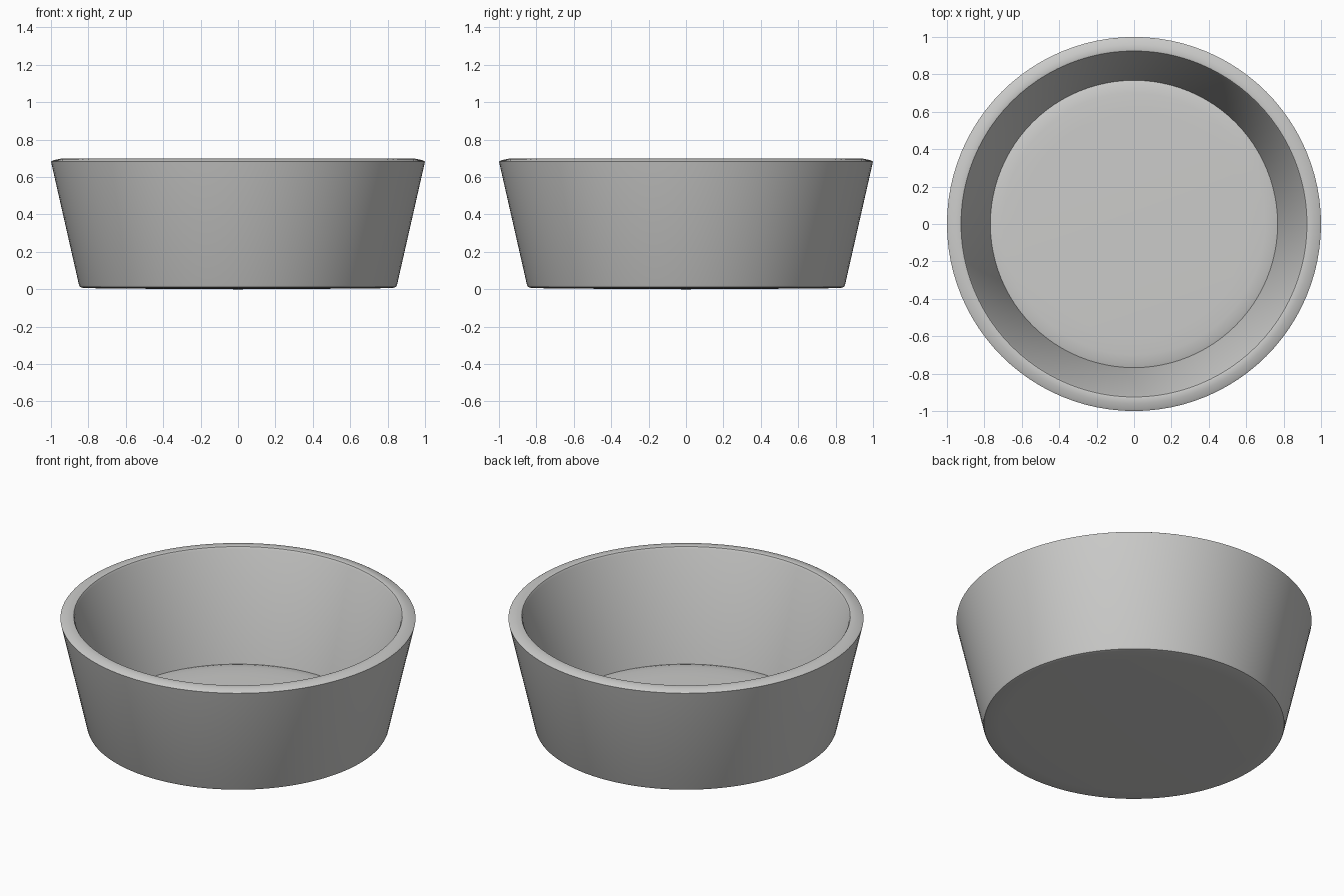
import bpy, bmesh, math

if "Cube" in bpy.data.objects:
    bpy.data.objects.remove(bpy.data.objects["Cube"])

SEGMENTS = 96

grey = bpy.data.materials.new("plain_grey")
grey.diffuse_color = (0.6, 0.6, 0.59, 1)
grey.use_nodes = True
grey.node_tree.nodes["Principled BSDF"].inputs["Base Color"].default_value = grey.diffuse_color


def lathe(name, profile):
    """Spin an (r, z) profile round the z axis; both ends lie on the axis."""
    bm = bmesh.new()
    verts = [bm.verts.new((r, 0, z)) for r, z in profile]
    edges = [bm.edges.new(pair) for pair in zip(verts, verts[1:])]
    bmesh.ops.spin(bm, geom=verts + edges, cent=(0, 0, 0), axis=(0, 0, 1),
                   angle=math.tau, steps=SEGMENTS, use_duplicate=False)
    bmesh.ops.remove_doubles(bm, verts=bm.verts, dist=1e-4)
    bmesh.ops.recalc_face_normals(bm, faces=bm.faces)
    mesh = bpy.data.meshes.new(name)
    bm.to_mesh(mesh)
    bm.free()
    mesh.materials.append(grey)
    obj = bpy.data.objects.new(name, mesh)
    bpy.context.collection.objects.link(obj)
    bpy.context.view_layer.objects.active = obj
    obj.select_set(True)
    bpy.ops.object.shade_smooth_by_angle(angle=math.radians(40))
    obj.select_set(False)


# Bowl: gently domed base and floor, flared wall, sloping rounded rim
lathe("bowl", [
    (0, 0), (0.4, 0.002), (0.75, 0.005), (0.83, 0.008), (0.845, 0.012),
    (0.85, 0.022),                                         # base
    (0.998, 0.675), (1.0, 0.683), (0.99, 0.689),           # outer wall
    (0.96, 0.696), (0.935, 0.70), (0.925, 0.697), (0.918, 0.685),  # rim
    (0.768, 0.04),                                         # inner wall
    (0.745, 0.047), (0.70, 0.052), (0.6, 0.055), (0, 0.057),       # floor
])
